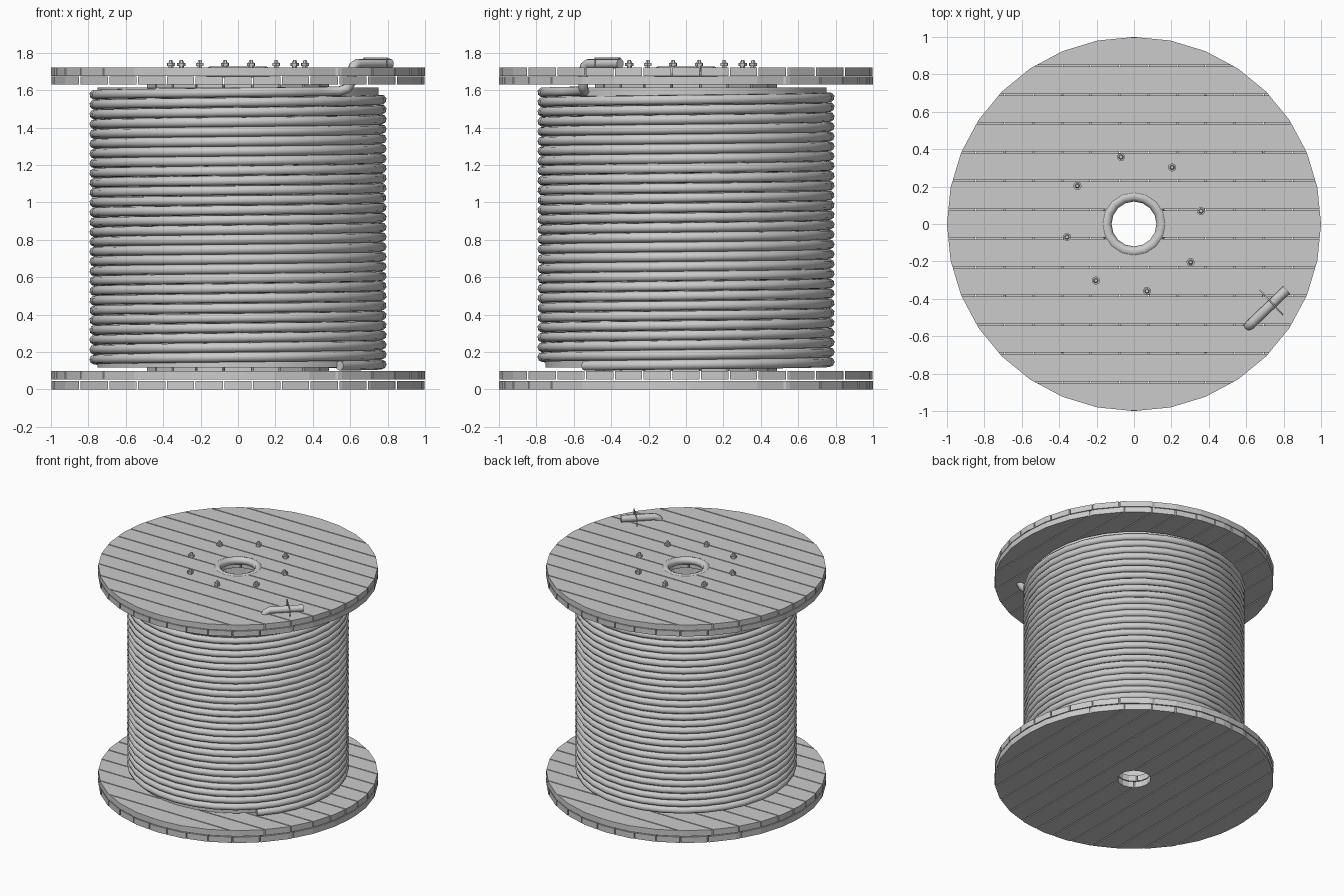
import bpy, bmesh
from math import sin, cos, pi, radians
from mathutils import Vector, Matrix

if "Cube" in bpy.data.objects:
    bpy.data.objects.remove(bpy.data.objects["Cube"])

SIDES = 32


def finish(name, bm):
    bmesh.ops.recalc_face_normals(bm, faces=bm.faces[:])
    me = bpy.data.meshes.new(name)
    bm.to_mesh(me)
    bm.free()
    ob = bpy.data.objects.new(name, me)
    bpy.context.collection.objects.link(ob)
    return ob


def smooth(ob, angle=40):
    bpy.ops.object.select_all(action='DESELECT')
    ob.select_set(True)
    bpy.context.view_layer.objects.active = ob
    bpy.ops.object.shade_smooth_by_angle(angle=radians(angle))


def clip(poly, axis, limit, sign):
    """Keep the part of a convex polygon on one side of an axis line."""
    out = []
    for a, b in zip(poly, poly[1:] + poly[:1]):
        da, db = sign * (a[axis] - limit), sign * (b[axis] - limit)
        if da >= 0:
            out.append(a)
        if da * db < 0:
            out.append(a.lerp(b, da / (da - db)))
    return out


def hole_cutter(name, radius, z):
    bm = bmesh.new()
    bmesh.ops.create_cone(bm, cap_ends=True, segments=16, radius1=radius, radius2=radius,
                          depth=0.3, matrix=Matrix.Translation((0, 0, z)))
    ob = finish(name, bm)
    ob.hide_render = True
    ob.hide_viewport = False
    ob.display_type = 'WIRE'
    return ob


def plank_layer(name, axis, z0, z1, cutter, count=13, gap=0.008):
    """Round layer of parallel boards; axis is the direction across the boards."""
    disc = [Vector((cos(2 * pi * i / SIDES), sin(2 * pi * i / SIDES))) for i in range(SIDES)]
    pitch = 2 / count
    bm = bmesh.new()
    for i in range(count):
        lo = -1 + i * pitch + gap / 2
        hi = lo + pitch - gap
        poly = clip(clip(disc, axis, lo, 1), axis, hi, -1)
        face = bm.faces.new([bm.verts.new((p.x, p.y, z0)) for p in poly])
        ext = bmesh.ops.extrude_face_region(bm, geom=[face], use_keep_orig=True)
        top = [v for v in ext['geom'] if isinstance(v, bmesh.types.BMVert)]
        bmesh.ops.translate(bm, verts=top, vec=(0, 0, z1 - z0))
    ob = finish(name, bm)
    mod = ob.modifiers.new("hole", 'BOOLEAN')
    mod.operation = 'DIFFERENCE'
    mod.solver = 'EXACT'
    mod.object = cutter
    return ob


def lathe(name, profile, steps, close=True):
    """Spin a closed (r, z) profile around z."""
    bm = bmesh.new()
    rings = [[bm.verts.new((r * cos(2 * pi * i / steps), r * sin(2 * pi * i / steps), z))
              for r, z in profile] for i in range(steps)]
    n = len(profile)
    for i in range(steps):
        a, b = rings[i], rings[(i + 1) % steps]
        for j in range(n):
            k = (j + 1) % n
            bm.faces.new((a[j], b[j], b[k], a[k]))
    return finish(name, bm)


def tube(name, points, radius, res=2):
    cu = bpy.data.curves.new(name, 'CURVE')
    cu.dimensions = '3D'
    cu.bevel_depth = radius
    cu.bevel_resolution = res
    cu.use_fill_caps = True
    sp = cu.splines.new('POLY')
    sp.points.add(len(points) - 1)
    for p, co in zip(sp.points, points):
        p.co = (*co, 1)
    ob = bpy.data.objects.new(name, cu)
    bpy.context.collection.objects.link(ob)
    return ob


# Two flanges, each of two crossed board layers
low_cut = hole_cutter("lower_hole_cutter", 0.12, 0.05)
high_cut = hole_cutter("upper_hole_cutter", 0.165, 1.675)
plank_layer("bottom_flange_lower_boards", 0, 0.0, 0.046, low_cut)
plank_layer("bottom_flange_upper_boards", 1, 0.052, 0.098, low_cut)
plank_layer("top_flange_lower_boards", 0, 1.63, 1.672, high_cut)
plank_layer("top_flange_upper_boards", 1, 1.677, 1.72, high_cut)

# Rounded bushing in the upper hole
ring = lathe("hole_ring", [(0.15 + 0.03 * cos(a * pi / 4), 1.697 + 0.03 * sin(a * pi / 4))
                           for a in range(8)], 16)
smooth(ring, 60)

# Drum staves between the flanges
bm = bmesh.new()
STAVES = 20
for i in range(STAVES):
    m = (Matrix.Rotation(2 * pi * i / STAVES, 4, 'Z') @ Matrix.Translation((0.465, 0, 0.864))
         @ Matrix.Diagonal((0.045, 0.145, 1.532, 1)))
    bmesh.ops.create_cube(bm, size=1, matrix=m)
finish("drum_staves", bm)

# Inner body of wound cable
core = lathe("inner_winding", [(0.49, 0.118), (0.75, 0.118), (0.75, 1.613), (0.49, 1.613)], SIDES)
smooth(core, 30)

# Outer cable: helix, then a tail through the top flange
TURNS, R = 28, 0.768
path = []
for i in range(TURNS * SIDES + 1):
    t = i / SIDES
    a = radians(-45) + 2 * pi * t
    path.append((R * cos(a), R * sin(a), 0.127 + 1.468 * t / TURNS))
path += [(0.585, -0.55, 1.61), (0.605, -0.55, 1.64), (0.61, -0.548, 1.70),
         (0.618, -0.54, 1.728), (0.64, -0.52, 1.742), (0.815, -0.352, 1.742)]
tube("cable", path, 0.0265)

# Staple holding the cable tail
c, d = Vector((0.735, -0.42, 0)), Vector((0.06, -0.065, 0))
tube("cable_staple", [c - d + Vector((0, 0, 1.70)), c - d + Vector((0, 0, 1.772)),
                      c + d + Vector((0, 0, 1.772)), c + d + Vector((0, 0, 1.70))], 0.005, 0)

# Eight bolts around the hole
bm = bmesh.new()
for i in range(8):
    a = radians(11) + i * pi / 4
    base = Matrix.Translation((0.365 * cos(a), 0.365 * sin(a), 0)) @ Matrix.Rotation(a, 4, 'Z')
    for r1, r2, z0, z1 in ((0.014, 0.014, 1.70, 1.733), (0.023, 0.023, 1.728, 1.745),
                           (0.014, 0.009, 1.745, 1.76)):
        bmesh.ops.create_cone(bm, cap_ends=True, segments=6, radius1=r1, radius2=r2, depth=z1 - z0,
                              matrix=base @ Matrix.Translation((0, 0, (z0 + z1) / 2)))
finish("flange_bolts", bm)
